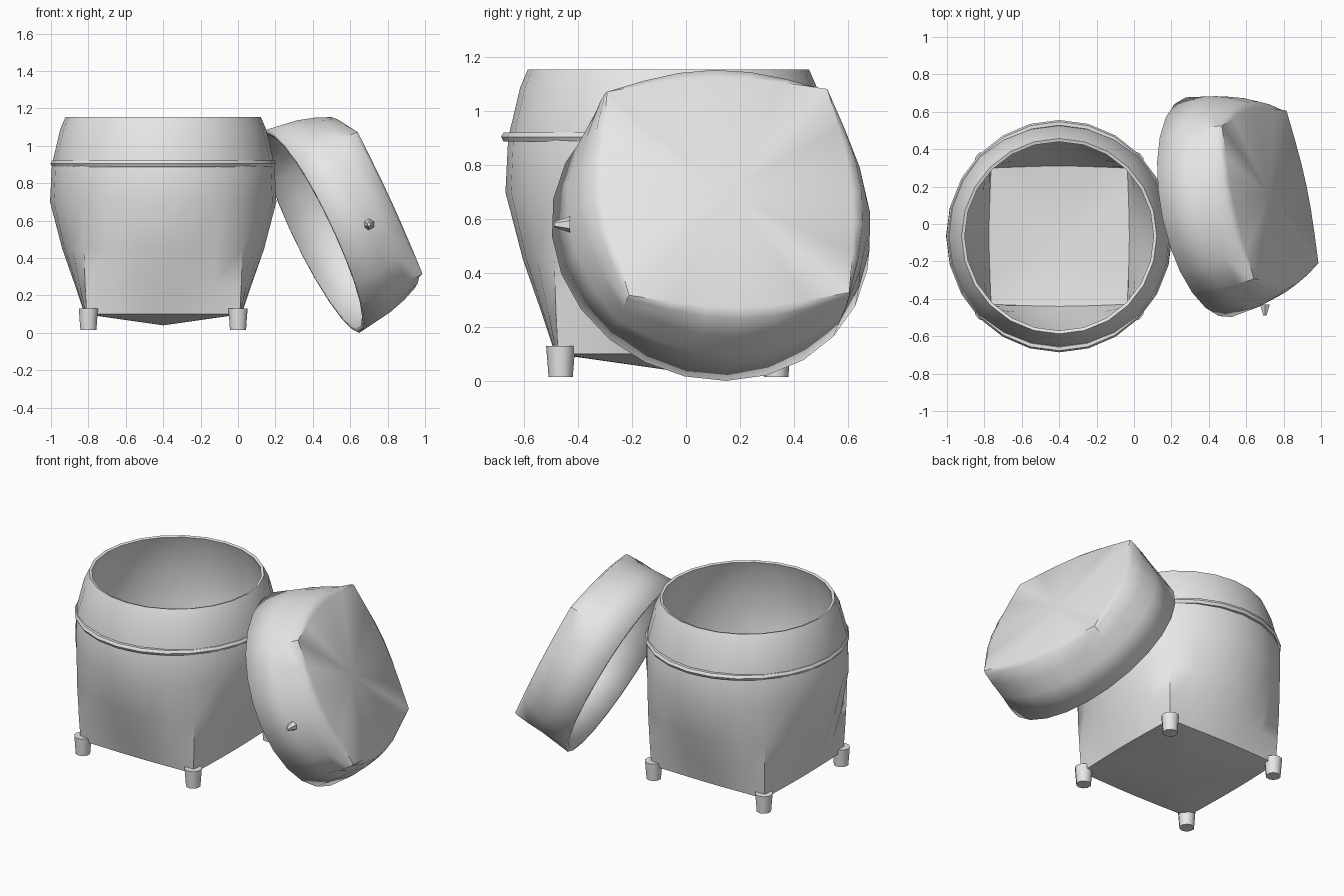
import bpy, bmesh, math
from mathutils import Matrix, Vector

if "Cube" in bpy.data.objects:
    bpy.data.objects.remove(bpy.data.objects["Cube"])

SIDES = 24
grey = bpy.data.materials.new("pale grey")
grey.diffuse_color = (0.8, 0.8, 0.8, 1)
grey.use_nodes = True
grey.node_tree.nodes["Principled BSDF"].inputs["Base Color"].default_value = grey.diffuse_color


def finish(name, bm, matrix, thickness=0.0):
    mesh = bpy.data.meshes.new(name)
    bm.to_mesh(mesh)
    bm.free()
    ob = bpy.data.objects.new(name, mesh)
    bpy.context.collection.objects.link(ob)
    ob.matrix_world = matrix
    mesh.materials.append(grey)
    bpy.ops.object.select_all(action='DESELECT')
    ob.select_set(True)
    bpy.context.view_layer.objects.active = ob
    bpy.ops.object.shade_smooth_by_angle(angle=math.radians(40))
    if thickness:
        mod = ob.modifiers.new("wall", 'SOLIDIFY')
        mod.thickness = thickness
        mod.offset = -1
    return ob


def ring(bm, z, mid, diag):
    """Section between a square and a circle: radius mid on the sides, diag on the corners."""
    half = diag / math.sqrt(2)
    k = (mid - half) / (diag - half)
    verts = []
    for i in range(SIDES):
        a = 2 * math.pi * i / SIDES
        phi = (a + math.pi / 4) % (math.pi / 2) - math.pi / 4
        r = (1 - k) * half / math.cos(phi) + k * diag
        verts.append(bm.verts.new((r * math.cos(a), r * math.sin(a), z)))
    return verts


def loft(sections, first_cap=None, last_cap=None):
    """Skin the sections; a cap is the height of the centre point closing that end."""
    bm = bmesh.new()
    rings = [ring(bm, *s) for s in sections]
    for a, b in zip(rings, rings[1:]):
        for i in range(SIDES):
            j = (i + 1) % SIDES
            bm.faces.new((a[i], a[j], b[j], b[i]))
    for edge, z, flip in ((rings[0], first_cap, True), (rings[-1], last_cap, False)):
        if z is not None:
            tip = bm.verts.new((0, 0, z))
            for i in range(SIDES):
                j = (i + 1) % SIDES
                bm.faces.new((edge[j], edge[i], tip) if flip else (edge[i], edge[j], tip))
    return bm


# Basket: square sagging base rising to a round mouth, then the lining back down to the floor
CX, CY = -0.40, -0.065
basket = loft([(0.10, 0.42, 0.58), (0.25, 0.47, 0.59), (0.45, 0.54, 0.60),
               (0.70, 0.605, 0.605), (0.90, 0.595, 0.605), (1.09, 0.55, 0.555),
               (1.155, 0.522, 0.522),
               (1.15, 0.505, 0.505), (1.08, 0.53, 0.53), (0.90, 0.565, 0.57),
               (0.70, 0.57, 0.56), (0.45, 0.505, 0.55), (0.25, 0.43, 0.53),
               (0.125, 0.375, 0.515)], 0.04, 0.08)
finish("basket_body", basket, Matrix.Translation((CX, CY, 0)))

# Raised band around the shoulder
bm = bmesh.new()
M = 6
loops = []
for i in range(SIDES):
    a = 2 * math.pi * i / SIDES
    loops.append([bm.verts.new(((0.585 + 0.018 * math.cos(t)) * math.cos(a),
                                (0.585 + 0.018 * math.cos(t)) * math.sin(a),
                                0.02 * math.sin(t)))
                  for t in (2 * math.pi * m / M for m in range(M))])
for i in range(SIDES):
    p, q = loops[i], loops[(i + 1) % SIDES]
    for m in range(M):
        n = (m + 1) % M
        bm.faces.new((p[m], q[m], q[n], p[n]))
band = finish("basket_band", bm, Matrix.Translation((CX, CY, 0.905)) @ Matrix.Diagonal((1, 1.03, 1, 1)))

# Four short feet under the corners
for sx, side in ((-1, "left"), (1, "right")):
    for sy, end in ((-1, "front"), (1, "back")):
        bm = bmesh.new()
        bmesh.ops.create_cone(bm, cap_ends=True, segments=10, radius1=0.045,
                              radius2=0.054, depth=0.115)
        finish(f"{end}_{side}_foot", bm,
               Matrix.Translation((CX + 0.4 * sx, CY + 0.4 * sy, 0.0725)))

# Lid: round rim, square top, leaning on the basket
n = Vector((0.887, 0.18, 0.425)).normalized()
u = Vector((-0.205, 0.978, 0.012))
u = (u - n * u.dot(n)).normalized()
v = n.cross(u)
place = Matrix.Translation((0.40, 0.09, 0.543)) @ Matrix((u, v, n)).transposed().to_4x4()
lid = loft([(0, 0.60, 0.60), (0.17, 0.575, 0.60), (0.27, 0.545, 0.60),
            (0.35, 0.51, 0.595), (0.37, 0.47, 0.59)], last_cap=0.365)
finish("lid", lid, place, 0.025)

# Small fastening peg on the lid's front side
bm = bmesh.new()
bmesh.ops.create_cone(bm, cap_ends=True, segments=6, radius1=0.03, radius2=0.01, depth=0.06)
finish("lid_peg", bm, Matrix.Translation((0.70, -0.46, 0.58)) @ Matrix.Rotation(math.pi / 2, 4, 'X'))
